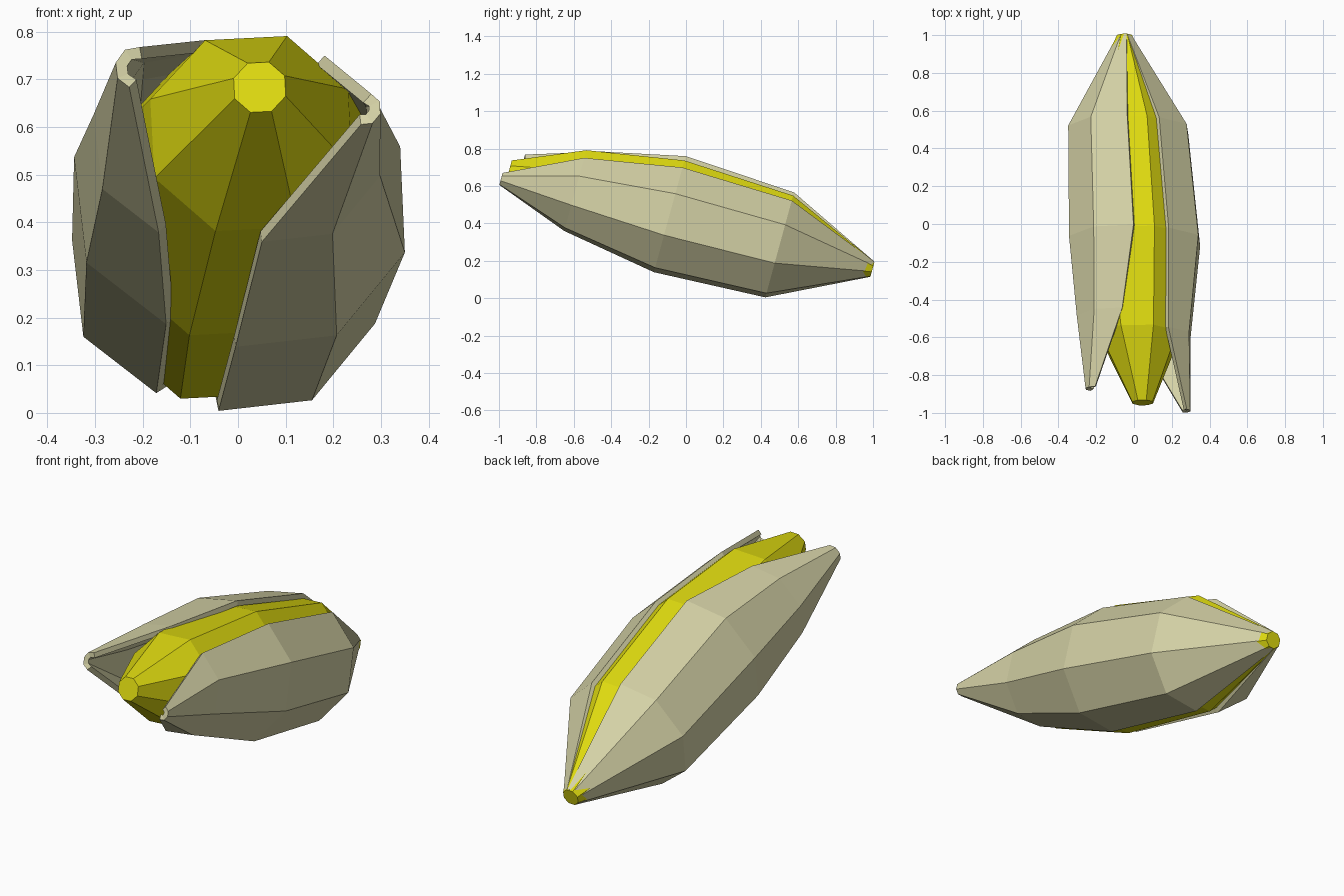
import bpy
import bmesh
from math import sin, cos, pi, radians

cube = bpy.data.objects.get("Cube")
if cube:
    bpy.data.objects.remove(cube)


def make_material(name, color):
    mat = bpy.data.materials.new(name)
    mat.use_nodes = True
    mat.diffuse_color = (*color, 1)
    mat.node_tree.nodes["Principled BSDF"].inputs["Base Color"].default_value = (*color, 1)
    return mat


kernel_yellow = make_material("kernel yellow", (0.74, 0.71, 0.005))
shell_beige = make_material("shell beige", (0.66, 0.64, 0.38))


def place(t, x, v):
    """Point at distance t along the tilted nut axis, offset sideways x and upward v."""
    return (x - 0.05 + 0.0475 * t, 0.994 - 0.965 * t + 0.263 * v, 0.155 + 0.263 * t + 0.965 * v)


def loft(name, rings, material, closed):
    """Bridge equal-length rings of points; closed rings also get end caps."""
    bm = bmesh.new()
    loops = [[bm.verts.new(p) for p in ring] for ring in rings]
    count = len(loops[0])
    for a, b in zip(loops, loops[1:]):
        for i in range(count if closed else count - 1):
            j = (i + 1) % count
            bm.faces.new((a[i], a[j], b[j], b[i]))
    if closed:
        bm.faces.new(loops[0])
        bm.faces.new(loops[-1])
        bmesh.ops.recalc_face_normals(bm, faces=bm.faces)
    mesh = bpy.data.meshes.new(name)
    bm.to_mesh(mesh)
    bm.free()
    mesh.materials.append(material)
    obj = bpy.data.objects.new(name, mesh)
    bpy.context.collection.objects.link(obj)
    return obj


# Kernel: eight-sided spindle, (distance, radius)
kernel_profile = [(-0.003, 0.043), (0.51, 0.285), (1.12, 0.315), (1.64, 0.225), (2.01, 0.058)]
kernel_rings = []
for t, r in kernel_profile:
    angles = [radians(25.5) + k * pi / 4 for k in range(8)]
    kernel_rings.append([place(t, r * cos(a), r * sin(a)) for a in angles])
loft("kernel", kernel_rings, kernel_yellow, True)


# Shell halves: half octagons spreading open to the front
def shell_half(name, side, tilt, profile):
    ax, av = sin(tilt), cos(tilt)
    rings = []
    for t, x, v, r in profile:
        ring = []
        for k in range(5):
            along = -r * cos(k * pi / 4)
            out = side * 0.9 * r * sin(k * pi / 4)
            ring.append(place(t, x + along * ax + out * av, v + along * av - out * ax))
        rings.append(ring)
    if side < 0:
        rings = [ring[::-1] for ring in rings]
    obj = loft(name, rings, shell_beige, False)
    # Wall thickness grows inward from the outer surface
    bm = bmesh.new()
    bm.from_mesh(obj.data)
    bm.normal_update()
    if sum(f.normal.x * side for f in bm.faces) < 0:
        bmesh.ops.reverse_faces(bm, faces=bm.faces)
    bm.to_mesh(obj.data)
    bm.free()
    wall = obj.modifiers.new("wall", "SOLIDIFY")
    wall.thickness = 0.025
    wall.offset = -1


# Profiles: (distance, sideways offset, upward offset, radius)
shell_half("left_shell", 1, radians(18), [
    (0, 0, 0, 0.045), (0.51, 0.072, -0.027, 0.282), (1.12, 0.086, -0.032, 0.305),
    (1.64, 0.088, -0.033, 0.213), (2.04, 0.222, -0.056, 0.035)])
shell_half("right_shell", -1, radians(14), [
    (0, 0, 0, 0.045), (0.51, -0.078, 0.015, 0.28), (1.12, -0.08, 0.024, 0.306),
    (1.55, -0.138, 0.019, 0.216), (1.95, -0.26, 0.06, 0.045)])
